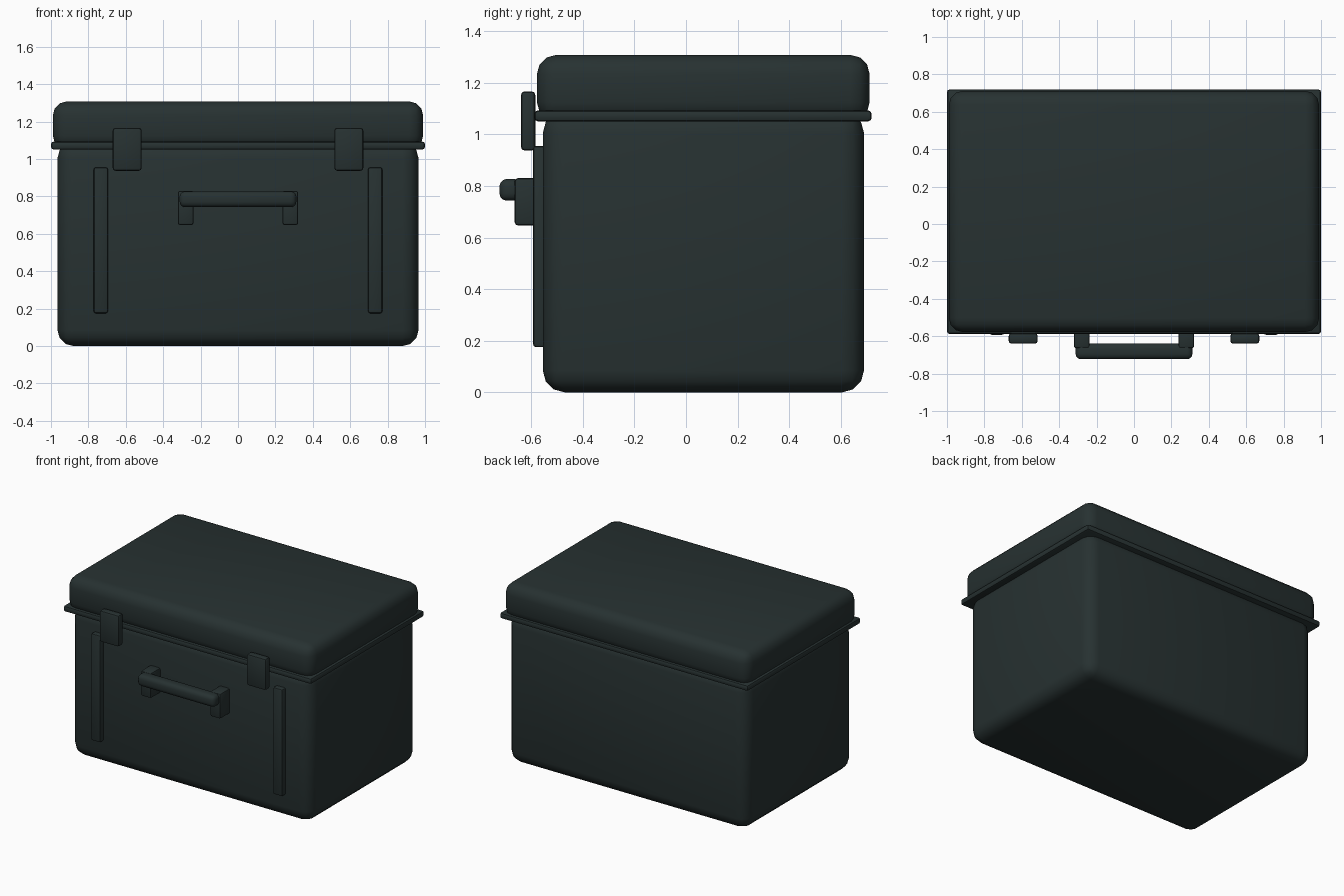
import bpy

if "Cube" in bpy.data.objects:
    bpy.data.objects.remove(bpy.data.objects["Cube"])

mat = bpy.data.materials.new("dark green grey")
mat.diffuse_color = (0.020, 0.031, 0.031, 1)
mat.use_nodes = True
mat.node_tree.nodes["Principled BSDF"].inputs["Base Color"].default_value = mat.diffuse_color


def box(name, x, y, z, r, seg=3):
    """Rounded box from (min, max) ranges on each axis."""
    bpy.ops.mesh.primitive_cube_add(size=1, location=[sum(a) / 2 for a in (x, y, z)])
    ob = bpy.context.object
    ob.name = name
    ob.scale = [a[1] - a[0] for a in (x, y, z)]
    bpy.ops.object.transform_apply(location=False, rotation=False, scale=True)
    bev = ob.modifiers.new("rounding", 'BEVEL')
    bev.width = r
    bev.segments = seg
    bpy.ops.object.modifier_apply(modifier=bev.name)
    bpy.ops.object.shade_smooth_by_angle(angle=0.6)
    ob.data.materials.append(mat)
    return ob


# main case, seam rim and lid
box("body", (-0.965, 0.965), (-0.555, 0.69), (0, 1.09), 0.085)
box("rim", (-1, 1), (-0.588, 0.72), (1.05, 1.093), 0.015, 2)
box("lid", (-0.99, 0.99), (-0.578, 0.712), (1.05, 1.308), 0.075)

# mirrored front fittings
for side, s in (("left", -1), ("right", 1)):
    def span(a, b):
        return tuple(sorted((s * a, s * b)))
    box(side + "_rib", span(0.695, 0.772), (-0.593, -0.53), (0.175, 0.955), 0.012, 2)
    box(side + "_latch", span(0.515, 0.67), (-0.64, -0.584), (0.937, 1.167), 0.015, 2)
    box(side + "_handle_bracket", span(0.238, 0.322), (-0.664, -0.54), (0.647, 0.83), 0.012, 2)

# carry handle bar
box("handle_bar", (-0.312, 0.312), (-0.723, -0.638), (0.743, 0.827), 0.028)
